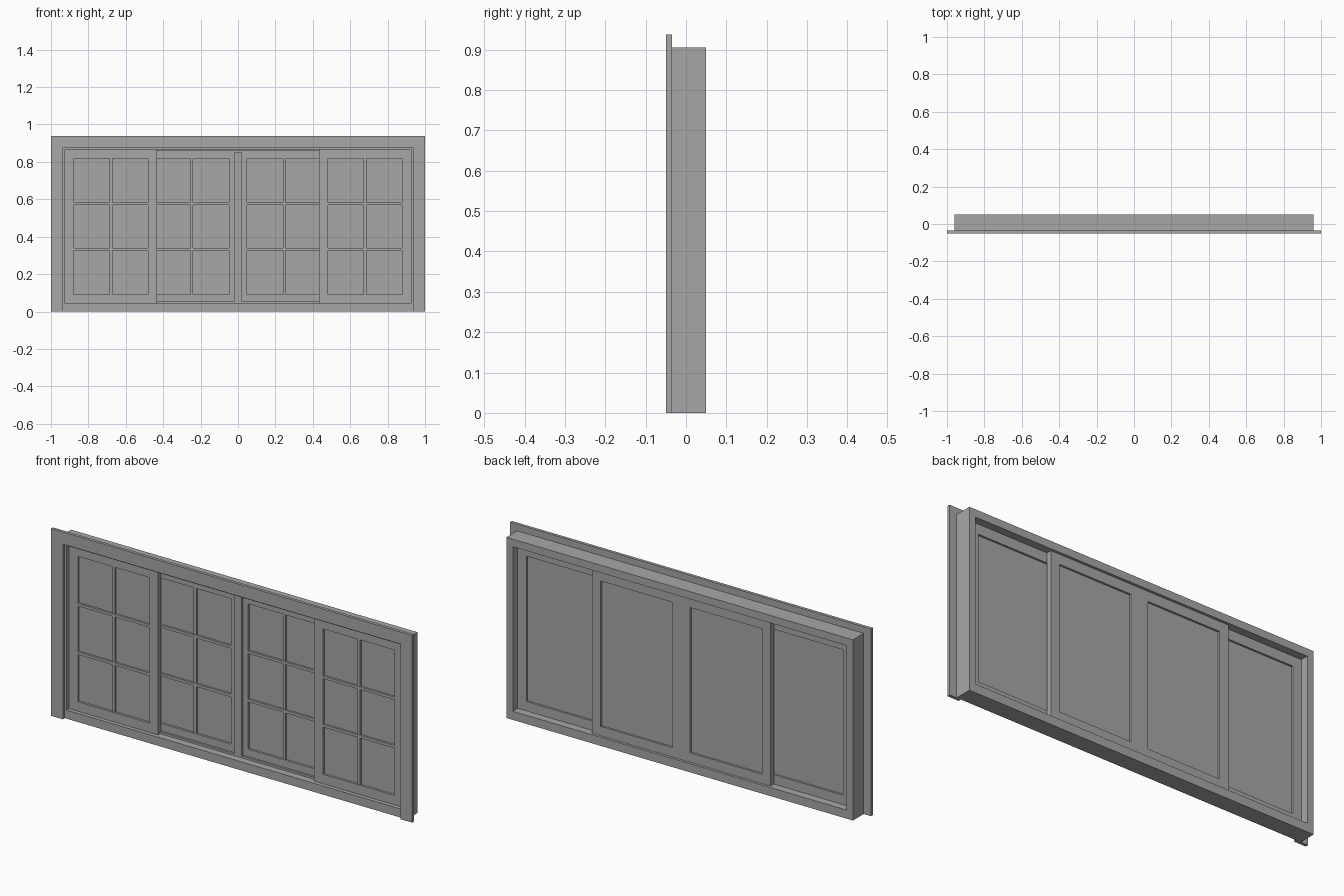
import bpy
import bmesh

cube = bpy.data.objects.get("Cube")
if cube:
    bpy.data.objects.remove(cube, do_unlink=True)

# One plain grey for the whole window
GREY = (0.39, 0.39, 0.39, 1.0)
grey = bpy.data.materials.new("plain grey")
grey.use_nodes = True
grey.diffuse_color = GREY
grey.node_tree.nodes["Principled BSDF"].inputs["Base Color"].default_value = GREY


def finish(name, bm):
    bmesh.ops.recalc_face_normals(bm, faces=bm.faces)
    mesh = bpy.data.meshes.new(name)
    bm.to_mesh(mesh)
    bm.free()
    mesh.materials.append(grey)
    obj = bpy.data.objects.new(name, mesh)
    bpy.context.collection.objects.link(obj)
    return obj


def prism(name, outline, y0, y1):
    """Extrude an (x, z) outline from y0 to y1."""
    bm = bmesh.new()
    face = bm.faces.new([bm.verts.new((x, y0, z)) for x, z in outline])
    grown = bmesh.ops.extrude_face_region(bm, geom=[face])["geom"]
    verts = [v for v in grown if isinstance(v, bmesh.types.BMVert)]
    bmesh.ops.translate(bm, verts=verts, vec=(0, y1 - y0, 0))
    return finish(name, bm)


def rect(x0, x1, z0, z1):
    return [(x0, z0), (x1, z0), (x1, z1), (x0, z1)]


def ring(name, outer, inner, y0, y1):
    """Rectangular frame with an opening through it."""
    bm = bmesh.new()
    loops = [[bm.verts.new((x, y, z)) for x, z in shape]
             for shape, y in ((outer, y0), (outer, y1), (inner, y1), (inner, y0))]
    for a, b in zip(loops, loops[1:] + loops[:1]):
        for i in range(4):
            j = (i + 1) % 4
            bm.faces.new((a[i], a[j], b[j], b[i]))
    return finish(name, bm)


# Main dimensions
FRONT, CASING_BACK, BACK = -0.05, -0.035, 0.05
JAMB_X, SILL_Z, HEAD_Z = 0.925, 0.043, 0.867
TOP, CASING_X, CASING_Z = 0.938, 0.936, 0.877
GLASS_Z0, GLASS_Z1 = 0.09, 0.818
BAR = 0.007

# Box frame
ring("window_frame", rect(-0.96, 0.96, 0, 0.905),
     rect(-JAMB_X, JAMB_X, SILL_Z, HEAD_Z), CASING_BACK, BACK)

# Mitred casing on the front
prism("casing_head", [(-1, TOP), (-CASING_X, CASING_Z), (CASING_X, CASING_Z), (1, TOP)],
      FRONT, CASING_BACK)
for side, s in (("right", -1), ("left", 1)):
    prism("casing_" + side, [(s, 0), (s * CASING_X, 0), (s * CASING_X, CASING_Z), (s, TOP)],
          FRONT, CASING_BACK)


def sash(name, x0, x1, y0, y1):
    """Sash frame, glass pane and front glazing bars."""
    g0, g1 = x0 + 0.048, x1 - 0.048
    ring(name + "_sash", rect(x0, x1, SILL_Z, HEAD_Z),
         rect(g0, g1, GLASS_Z0, GLASS_Z1), y0, y1)
    prism(name + "_glass", rect(g0, g1, GLASS_Z0, GLASS_Z1), y0 + 0.011, y1 - 0.010)
    mid = (g0 + g1) / 2
    prism(name + "_upright_bar", rect(mid - BAR, mid + BAR, GLASS_Z0, GLASS_Z1),
          y0 + 0.002, y0 + 0.011)
    for i in (1, 2):
        z = GLASS_Z0 + (GLASS_Z1 - GLASS_Z0) * i / 3
        prism(name + "_cross_bar", rect(g0, g1, z - BAR, z + BAR), y0 + 0.001, y0 + 0.011)


# Fixed side sashes in front, sliding centre sashes behind
for side, s in (("right", -1), ("left", 1)):
    sash(side + "_outer", *sorted((s * 0.433, s * JAMB_X)), -0.015, 0.011)
    sash(side + "_inner", *sorted((0, s * 0.495)), 0.0112, 0.037)

# Thin stops above and below the centre sashes
prism("bottom_stop", rect(-0.433, 0.433, SILL_Z, 0.053), 0.001, 0.0112)
prism("top_stop", rect(-0.433, 0.433, 0.859, HEAD_Z), 0.001, 0.0112)

# Cover strip over the joint of the centre sashes
prism("meeting_strip", rect(-0.019, 0.019, 0.053, 0.852), 0.0, 0.0112)
